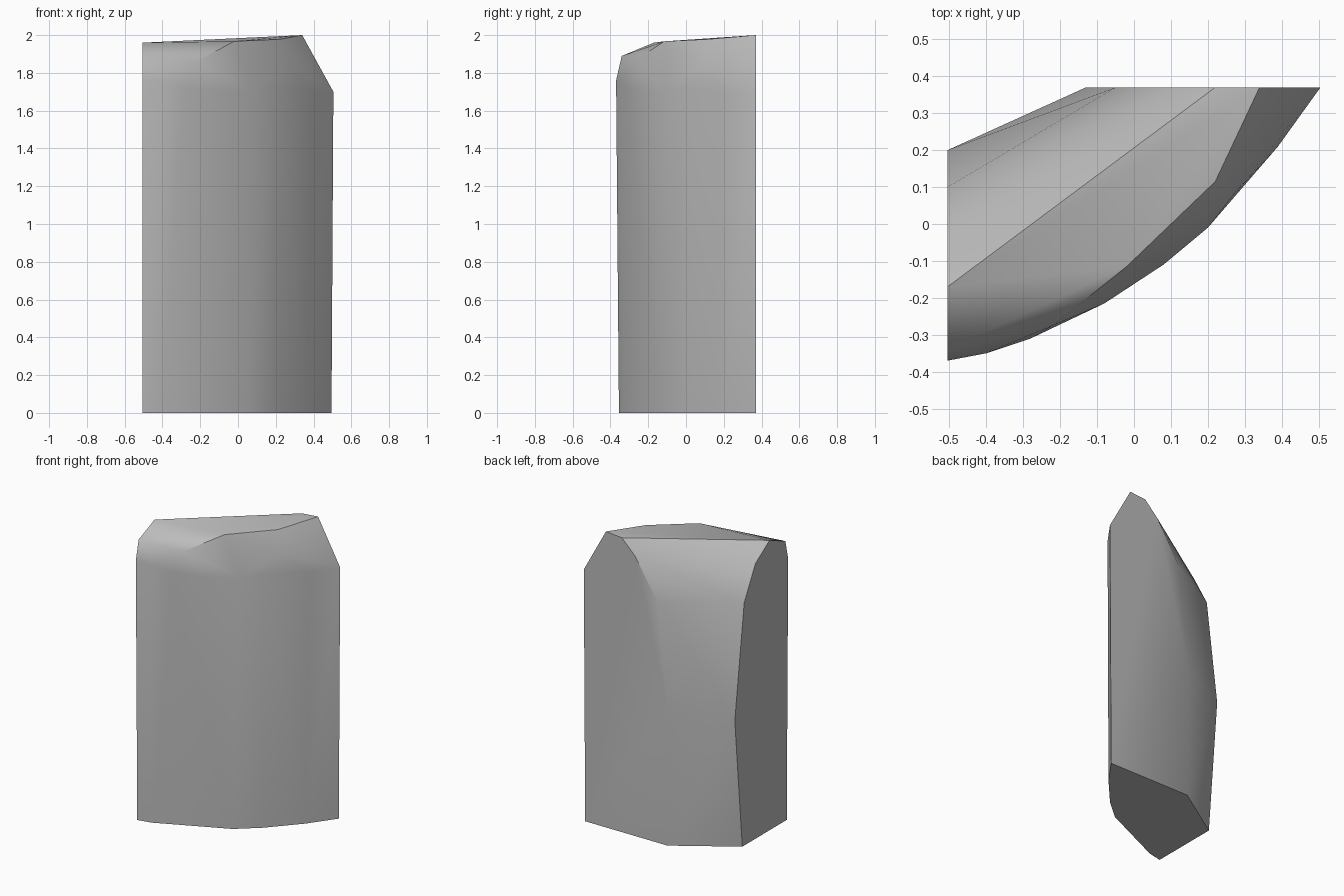
import bpy
import bmesh
import math

cube = bpy.data.objects.get("Cube")
if cube:
    bpy.data.objects.remove(cube, do_unlink=True)

LEFT_CUT = -0.505   # x of the flat cut on one end
BACK_CUT = 0.37     # y of the flat cut at the back
TIP = 0.505         # x of the far corner

# Outline of the flat base, as x and y
base_outline = [
    (LEFT_CUT, -0.355), (-0.41, -0.335), (0.05, -0.125), (0.19, -0.005),
    (0.37, 0.195), (0.495, BACK_CUT), (-0.12, BACK_CUT), (LEFT_CUT, 0.12),
]

# Profile of the flat end cut, as y and z
end_profile = [
    (0.2, 0.88), (0.1, 1.64), (-0.02, 1.86),
    (-0.17, 1.96), (-0.34, 1.89), (-0.37, 1.76),
]

# Profile of the flat back cut, as x and z
back_profile = [
    (TIP, 1.7), (0.34, 2), (0.22, 1.99), (0.12, 1.89),
    (-0.05, 1.62), (-0.13, 0.9),
]

# Shoulder where the curved front wall bends into the worn top
shoulder = [
    (-0.4, -0.35, 1.75), (-0.28, -0.31, 1.72), (-0.08, -0.215, 1.7),
    (0.08, -0.11, 1.7), (0.2, -0.01, 1.72), (0.39, 0.21, 1.7),
    (-0.22, -0.275, 1.86), (0.27, 0.08, 1.84),
]

# Front rim of the top face
top_rim = [(0.22, 0.115, 1.978), (-0.02, -0.115, 1.967)]


def stone_points():
    """Collect the corners of every cut and rim in model space."""
    points = [(x, y, 0) for x, y in base_outline]
    points += [(LEFT_CUT, y, z) for y, z in end_profile]
    points += [(x, BACK_CUT, z) for x, z in back_profile]
    return points + shoulder + top_rim


def make_material(name, grey):
    material = bpy.data.materials.new(name)
    material.use_nodes = True
    colour = (grey, grey, grey, 1)
    material.diffuse_color = colour
    shader = next(n for n in material.node_tree.nodes if n.type == 'BSDF_PRINCIPLED')
    shader.inputs["Base Color"].default_value = colour
    return material


def make_hull(name, points, material):
    """Wrap a convex skin round the points and merge its flat faces."""
    bm = bmesh.new()
    for point in points:
        bm.verts.new(point)
    hull = bmesh.ops.convex_hull(bm, input=bm.verts[:])
    loose = {g for g in hull["geom_interior"] + hull["geom_unused"]
             if isinstance(g, bmesh.types.BMVert)}
    bmesh.ops.delete(bm, geom=list(loose), context='VERTS')
    bmesh.ops.dissolve_limit(bm, angle_limit=math.radians(1),
                             verts=bm.verts[:], edges=bm.edges[:])
    bmesh.ops.recalc_face_normals(bm, faces=bm.faces[:])
    mesh = bpy.data.meshes.new(name)
    bm.to_mesh(mesh)
    bm.free()
    mesh.materials.append(material)
    obj = bpy.data.objects.new(name, mesh)
    bpy.context.collection.objects.link(obj)
    return obj


# Broken stone chunk, soft on the worn faces and sharp at the cuts
stone = make_hull("stone_chunk", stone_points(), make_material("stone grey", 0.5))
bpy.ops.object.select_all(action='DESELECT')
stone.select_set(True)
bpy.context.view_layer.objects.active = stone
bpy.ops.object.shade_smooth_by_angle(angle=math.radians(30))
